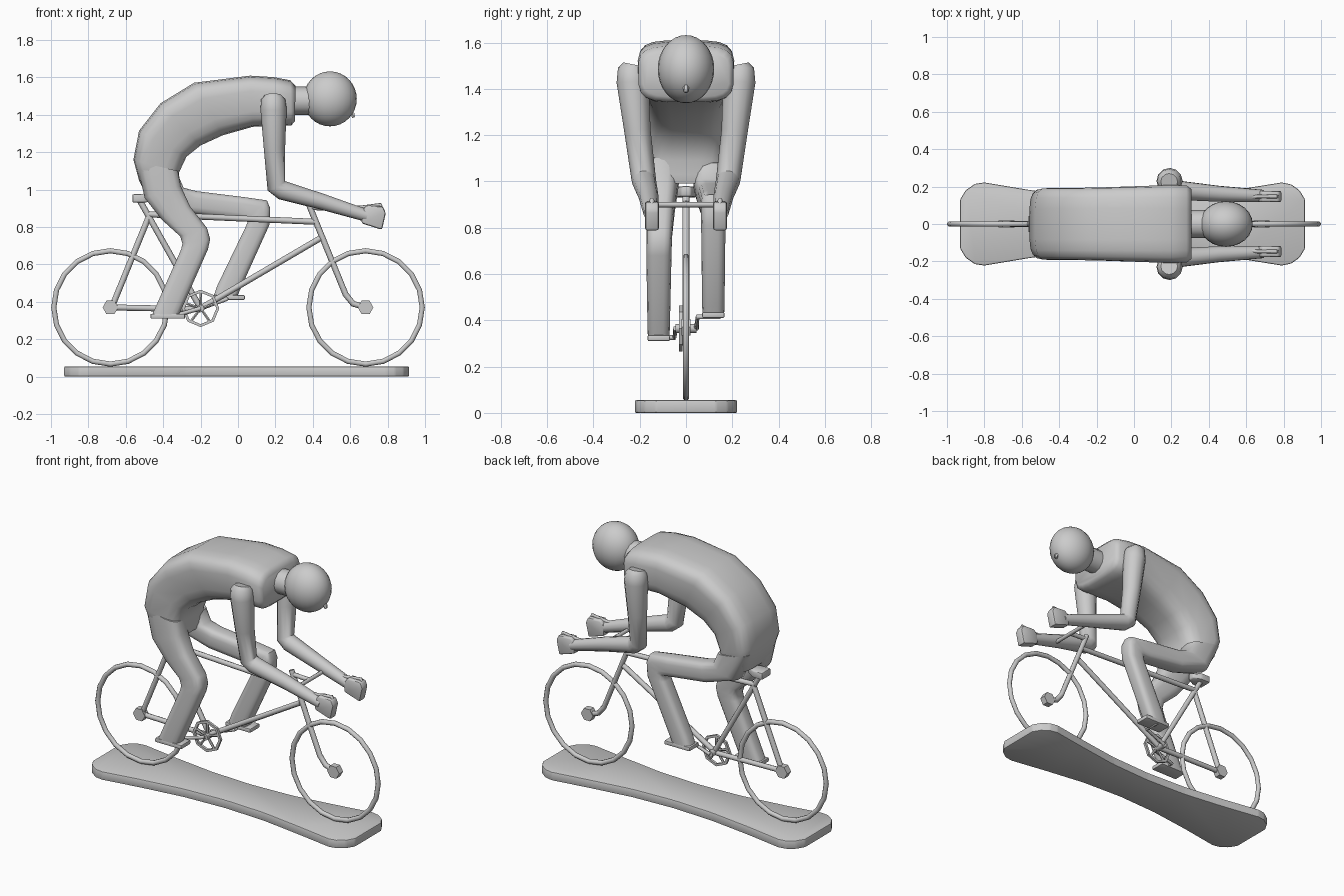
import bpy, bmesh, math
from mathutils import Vector, Matrix


def finish(name, bm, smooth=True, angle=40):
    bmesh.ops.recalc_face_normals(bm, faces=bm.faces)
    me = bpy.data.meshes.new(name)
    bm.to_mesh(me)
    bm.free()
    ob = bpy.data.objects.new(name, me)
    bpy.context.collection.objects.link(ob)
    bpy.ops.object.select_all(action='DESELECT')
    bpy.context.view_layer.objects.active = ob
    ob.select_set(True)
    if smooth:
        bpy.ops.object.shade_smooth_by_angle(angle=math.radians(angle))
    return ob


def loft(name, stations, power=3.0, n=16):
    """Skin rounded sections: (xa, za, xb, zb, width at a, width at b, y centre)."""
    bm = bmesh.new()
    rings = []
    for xa, za, xb, zb, wa, wb, yc in stations:
        ring = []
        for i in range(n):
            t = 2 * math.pi * (i + 0.5) / n
            c, s = math.cos(t), math.sin(t)
            u = math.copysign(abs(c) ** (2 / power), c)
            v = math.copysign(abs(s) ** (2 / power), s)
            f = (1 - u) / 2
            ring.append(bm.verts.new((xa + (xb - xa) * f,
                                      yc + v * (wa + (wb - wa) * f),
                                      za + (zb - za) * f)))
        rings.append(ring)
    for a, b in zip(rings, rings[1:]):
        for i in range(n):
            j = (i + 1) % n
            bm.faces.new((a[i], a[j], b[j], b[i]))
    bm.faces.new(rings[0])
    bm.faces.new(rings[-1])
    return finish(name, bm, angle=50)


def tube(name, pts, r=1.0, res=2):
    """Round tube along a path; points are x, y, z and optional radius."""
    cu = bpy.data.curves.new(name, 'CURVE')
    cu.dimensions = '3D'
    cu.bevel_depth = r
    cu.bevel_resolution = res
    cu.use_fill_caps = True
    sp = cu.splines.new('POLY')
    sp.points.add(len(pts) - 1)
    for p, q in zip(sp.points, pts):
        p.co = (*q[:3], 1)
        p.radius = q[3] if len(q) > 3 else 1
    ob = bpy.data.objects.new(name, cu)
    bpy.context.collection.objects.link(ob)
    bpy.ops.object.select_all(action='DESELECT')
    bpy.context.view_layer.objects.active = ob
    ob.select_set(True)
    bpy.ops.object.convert(target='MESH')
    bpy.ops.object.shade_smooth_by_angle(angle=math.radians(50))


def plate(name, pts, depth, bevel):
    """Extrude a closed outline along depth and bevel its edges."""
    bm = bmesh.new()
    f = bm.faces.new([bm.verts.new(p) for p in pts])
    ext = bmesh.ops.extrude_face_region(bm, geom=[f])
    vs = [e for e in ext['geom'] if isinstance(e, bmesh.types.BMVert)]
    bmesh.ops.translate(bm, verts=vs, vec=depth)
    if bevel:
        bmesh.ops.bevel(bm, geom=bm.edges[:], offset=bevel, segments=2,
                        profile=0.5, affect='EDGES')
    return finish(name, bm)


def ring(name, x, y, z, major, minor, n, m):
    bm = bmesh.new()
    grid = []
    for i in range(n):
        a = 2 * math.pi * i / n
        grid.append([])
        for j in range(m):
            b = 2 * math.pi * (j + 0.5) / m
            rr = major + minor * math.cos(b)
            grid[-1].append(bm.verts.new((x + rr * math.cos(a), y + minor * math.sin(b),
                                          z + rr * math.sin(a))))
    for i in range(n):
        for j in range(m):
            k, l = (i + 1) % n, (j + 1) % m
            bm.faces.new((grid[i][j], grid[k][j], grid[k][l], grid[i][l]))
    finish(name, bm, smooth=m > 4, angle=50)


# waisted base board
half = [(-0.93, 0.13), (-0.90, 0.18), (-0.85, 0.215), (-0.80, 0.222), (-0.56, 0.182),
        (-0.28, 0.145), (0, 0.132), (0.28, 0.145), (0.54, 0.182), (0.79, 0.222),
        (0.84, 0.212), (0.885, 0.18), (0.915, 0.13)]
plate("base_board", [(x, y, 0) for x, y in half] + [(x, -y, 0) for x, y in half[::-1]],
      (0, 0, 0.055), 0.008)

# wheels and hubs
for side, x in (("rear", -0.682), ("front", 0.682)):
    ring(side + "_wheel", x, 0, 0.37, 0.303, 0.015, 20, 8)
    tube(side + "_hub", [(x, -0.02, 0.37), (x, 0.02, 0.37)], 0.042, 1)

# bicycle frame
tubes = {
    "seat_tube": [(-0.53, 0, 0.95), (-0.2, 0, 0.365)],
    "top_tube": [(-0.49, 0, 0.868), (0.41, 0, 0.828)],
    "down_tube": [(0.44, 0, 0.74), (-0.2, 0, 0.365)],
    "seat_stay": [(-0.475, 0, 0.86), (-0.675, 0, 0.37)],
    "chain_stay": [(-0.68, 0, 0.37), (-0.2, 0, 0.36)],
    "front_fork": [(0.375, 0, 0.93), (0.575, 0, 0.44), (0.615, 0, 0.39), (0.68, 0, 0.37)],
}
for name, pts in tubes.items():
    tube(name, pts, 0.016)

# saddle
plate("saddle", [(-0.565, -0.045, 0.93), (-0.5, -0.045, 0.93), (-0.45, -0.02, 0.935),
                 (-0.45, 0.02, 0.935), (-0.5, 0.045, 0.93), (-0.565, 0.045, 0.93)],
      (0, 0, 0.045), 0.008)

# chainring, cranks and pedals
ring("chainring", -0.2, -0.022, 0.365, 0.092, 0.011, 8, 4)
for i in range(5):
    a = 2 * math.pi * i / 5 + 0.3
    tube("chainring_spoke", [(-0.2, -0.022, 0.365),
         (-0.2 + 0.09 * math.cos(a), -0.022, 0.365 + 0.09 * math.sin(a))], 0.008, 1)
tube("crank_axle", [(-0.2, -0.045, 0.365), (-0.2, 0.045, 0.365)], 0.02)
for s, x, z in ((-1, -0.34, 0.325), (1, -0.06, 0.415)):
    tube("crank_arm", [(-0.2, s * 0.045, 0.365), (x, s * 0.05, z), (x, s * 0.15, z)], 0.011)

# handlebar with stem
tube("handlebar_stem", [(0.385, 0, 0.905), (0.5, 0, 0.9)], 0.014)
tube("handlebar_cross", [(0.5, -0.14, 0.9), (0.5, 0.14, 0.9)], 0.012)

# arms, hands and bar ends, both sides
for s, side in ((-1, "right"), (1, "left")):
    y = s * 0.147
    tube(side + "_bar_end", [(0.5, s * 0.135, 0.9), (0.66, y, 0.905), (0.76, y, 0.92),
                             (0.77, y, 0.895), (0.72, y, 0.82)], 0.01)
    tube(side + "_arm", [(0.188, s * 0.226, 1.505, 0.045), (0.188, s * 0.23, 1.485, 0.064),
                         (0.19, s * 0.23, 1.43, 0.07), (0.195, s * 0.21, 1.22, 0.057),
                         (0.205, s * 0.184, 1.02, 0.053), (0.24, s * 0.18, 0.995, 0.052),
                         (0.45, s * 0.162, 0.935, 0.043), (0.69, s * 0.15, 0.86, 0.033)],
         1.0, 4)
    hand = [(0.66, 0.88), (0.685, 0.915), (0.775, 0.91), (0.79, 0.875),
            (0.77, 0.785), (0.66, 0.82)]
    plate(side + "_hand", [(x, y - 0.03, z) for x, z in hand], (0, 0.06, 0), 0.011)

# torso, from shoulders down to the hips
loft("torso", [
    (0.307, 1.555, 0.305, 1.365, 0.19, 0.185, 0),
    (0.28, 1.585, 0.285, 1.343, 0.208, 0.205, 0),
    (0.19, 1.602, 0.20, 1.34, 0.212, 0.205, 0),
    (0.065, 1.61, 0.08, 1.335, 0.212, 0.19, 0),
    (-0.235, 1.572, -0.08, 1.29, 0.21, 0.165, 0),
    (-0.415, 1.462, -0.20, 1.235, 0.21, 0.155, 0),
    (-0.53, 1.315, -0.275, 1.175, 0.21, 0.155, 0),
    (-0.56, 1.16, -0.315, 1.09, 0.20, 0.16, 0),
    (-0.53, 1.05, -0.31, 1.03, 0.175, 0.155, 0),
    (-0.50, 0.99, -0.32, 0.99, 0.14, 0.13, 0)], power=4, n=20)

# right leg, nearly stretched
loft("right_leg", [
    (-0.545, 1.15, -0.32, 1.10, 0.085, 0.075, -0.1),
    (-0.50, 0.955, -0.305, 1.02, 0.075, 0.07, -0.105),
    (-0.41, 0.84, -0.255, 0.91, 0.062, 0.06, -0.11),
    (-0.31, 0.75, -0.165, 0.795, 0.056, 0.056, -0.115),
    (-0.298, 0.71, -0.148, 0.735, 0.055, 0.055, -0.116),
    (-0.305, 0.68, -0.16, 0.68, 0.055, 0.055, -0.117),
    (-0.44, 0.375, -0.295, 0.375, 0.049, 0.049, -0.118),
    (-0.465, 0.32, -0.32, 0.32, 0.047, 0.047, -0.118)], power=3.5)

# left leg, knee raised
loft("left_leg", [
    (-0.545, 1.12, -0.32, 1.08, 0.085, 0.075, 0.1),
    (-0.46, 0.94, -0.29, 1.01, 0.072, 0.07, 0.105),
    (-0.25, 0.87, -0.22, 0.992, 0.062, 0.06, 0.11),
    (0.0, 0.84, 0.02, 0.962, 0.056, 0.056, 0.116),
    (0.045, 0.835, 0.155, 0.943, 0.054, 0.054, 0.118),
    (0.05, 0.825, 0.173, 0.90, 0.054, 0.054, 0.118),
    (0.04, 0.80, 0.168, 0.81, 0.053, 0.053, 0.118),
    (-0.11, 0.49, 0.01, 0.46, 0.049, 0.049, 0.118),
    (-0.135, 0.42, -0.01, 0.415, 0.047, 0.047, 0.118)], power=3.5)

# shoes
for name, x0, x1, y, z in (("right_shoe", -0.468, -0.283, -0.118, 0.31),
                           ("left_shoe", -0.14, 0.037, 0.118, 0.41)):
    plate(name, [(x0, y - 0.048, z), (x1, y - 0.048, z), (x1, y + 0.048, z),
                 (x0, y + 0.048, z)], (0, 0, 0.026), 0.006)

# neck, head and nose
tube("neck", [(0.27, 0, 1.475), (0.42, 0, 1.475)], 0.075, 4)
bm = bmesh.new()
bmesh.ops.create_uvsphere(bm, u_segments=24, v_segments=16, radius=1,
                          matrix=Matrix.Translation((0.492, 0, 1.485))
                          @ Matrix.Diagonal((0.143, 0.122, 0.147, 1)))
finish("head", bm)
tube("nose", [(0.60, 0, 1.43, 0.004), (0.612, 0, 1.405, 0.013), (0.618, 0, 1.385, 0.009)], 1.0, 1)
